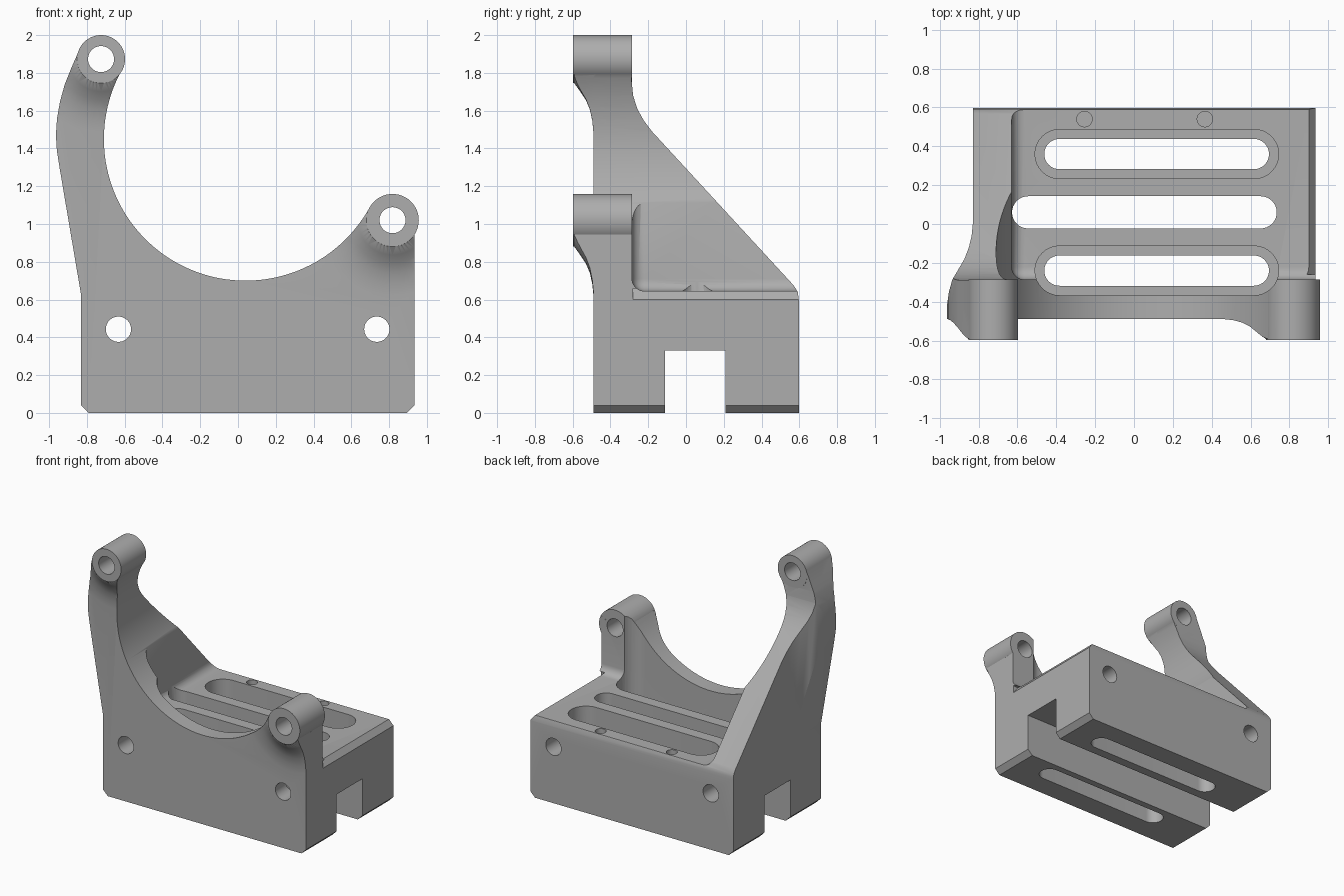
import bpy, bmesh, math
from math import sin, cos, pi

if "Cube" in bpy.data.objects:
    bpy.data.objects.remove(bpy.data.objects["Cube"])

grey = bpy.data.materials.new("machined_grey")
grey.diffuse_color = (0.42, 0.42, 0.42, 1)
grey.use_nodes = True
grey.node_tree.nodes["Principled BSDF"].inputs["Base Color"].default_value = grey.diffuse_color


def finish(bm, name):
    bmesh.ops.recalc_face_normals(bm, faces=bm.faces)
    me = bpy.data.meshes.new(name)
    bm.to_mesh(me)
    bm.free()
    ob = bpy.data.objects.new(name, me)
    bpy.context.collection.objects.link(ob)
    me.materials.append(grey)
    return ob


def prism(name, pts, axis, d0, d1):
    """Extrude a 2D profile along an axis."""
    place = {'x': lambda u, v, d: (d, u, v),
             'y': lambda u, v, d: (u, d, v),
             'z': lambda u, v, d: (u, v, d)}[axis]
    bm = bmesh.new()
    a = [bm.verts.new(place(u, v, d0)) for u, v in pts]
    b = [bm.verts.new(place(u, v, d1)) for u, v in pts]
    bm.faces.new(a)
    bm.faces.new(b[::-1])
    for i in range(len(a)):
        j = (i + 1) % len(a)
        bm.faces.new((a[i], b[i], b[j], a[j]))
    return finish(bm, name)


def arc(cx, cy, r, a0, a1, n):
    return [(cx + r * cos(a0 + (a1 - a0) * i / n), cy + r * sin(a0 + (a1 - a0) * i / n))
            for i in range(n + 1)]


def rod(name, c, r, axis, d0, d1, n=40):
    return prism(name, arc(c[0], c[1], r, 0, 2 * pi, n)[:-1], axis, d0, d1)


def slot(name, x0, x1, y, r, z0, z1):
    pts = arc(x1 - r, y, r, -pi / 2, pi / 2, 16) + arc(x0 + r, y, r, pi / 2, 3 * pi / 2, 16)
    return prism(name, pts, 'z', z0, z1)


def box(name, lo, hi):
    return prism(name, [(lo[0], lo[1]), (hi[0], lo[1]), (hi[0], hi[1]), (lo[0], hi[1])],
                 'z', lo[2], hi[2])


def combine(target, tool, op):
    m = target.modifiers.new("bool", 'BOOLEAN')
    m.operation = op
    m.solver = 'EXACT'
    m.object = tool
    bpy.context.view_layer.objects.active = target
    bpy.ops.object.modifier_apply(modifier=m.name)
    bpy.data.objects.remove(tool, do_unlink=True)


# Front outline: block, tall arm, big round cradle and short arm
CX, CZ, R = 0.04, 1.45, 0.75
LEFT, RIGHT = (-0.725, 1.873), (0.818, 1.02)
outline = [(0.895, 0), (-0.79, 0), (-0.83, 0.04), (-0.83, 0.62), (-0.945, 1.3),
           (-0.959, 1.39), (-0.964, 1.47), (-0.958, 1.56), (-0.942, 1.65),
           (-0.917, 1.74), (-0.885, 1.82), (-0.846, 1.91), LEFT]
outline += arc(CX, CZ, R, pi - math.asin(0.38 / R), 2 * pi - math.acos(0.65 / R), 72)
outline += [RIGHT, (0.935, 1.08), (0.935, 0.04)]

# Side outline: upright wall with sloping rib
side = [(-0.49, -0.1), (0.597, -0.1), (0.597, 0.6), (0.592, 0.64), (0.57, 0.675),
        (-0.18, 1.49), (-0.225, 1.55), (-0.258, 1.61), (-0.28, 1.68), (-0.288, 1.76),
        (-0.288, 2.2), (-0.49, 2.2)]

# Plan outline: rib flares out into the wall
plan = [(1.2, -0.7), (1.2, 0.8), (-0.83, 0.8), (-0.83, 0.0), (-0.836, -0.06),
        (-0.85, -0.12), (-0.873, -0.18), (-0.905, -0.235), (-0.935, -0.285),
        (-0.953, -0.35), (-0.963, -0.42), (-0.975, -0.49), (-0.975, -0.7)]

body = prism("bracket_body", outline, 'y', -0.6, 0.7)
combine(body, prism("side_form", side, 'x', -1.3, 1.3), 'INTERSECT')
combine(body, prism("plan_form", plan, 'z', -0.2, 2.4), 'INTERSECT')

# Open space above the deck, with filleted inner edges
cavity = box("cavity", (-0.63, -0.286, 0.645), (1.6, 1.4, 2.6))
bev = cavity.modifiers.new("fillet", 'BEVEL')
bev.width, bev.segments = 0.065, 6
bpy.context.view_layer.objects.active = cavity
bpy.ops.object.modifier_apply(modifier="fillet")
combine(body, cavity, 'DIFFERENCE')

# Chamfer on the right edge of the deck
combine(body, prism("edge_chamfer", [(0.89, 0.658), (0.95, 0.581), (0.95, 0.658)],
                    'y', -0.28, 0.8), 'DIFFERENCE')


def flare(name, c, r):
    """Trumpet-shaped blend from the wall face out to a boss."""
    rings = [(r - 0.03, -0.597), (r, -0.592), (r + 0.045, -0.56), (r + 0.09, -0.53),
             (r + 0.14, -0.509), (r + 0.2, -0.496), (r + 0.28, -0.488), (r + 0.28, -0.42)]
    bm = bmesh.new()
    loops = [[bm.verts.new((x, y, z)) for x, z in arc(c[0], c[1], q, 0, 2 * pi, 48)[:-1]]
             for q, y in rings]
    for a, b in zip(loops, loops[1:]):
        for i in range(48):
            j = (i + 1) % 48
            bm.faces.new((a[i], a[j], b[j], b[i]))
    bm.faces.new(loops[0])
    bm.faces.new(loops[-1])
    return finish(bm, name)


# Bosses with blends
for c, r in ((LEFT, 0.127), (RIGHT, 0.139)):
    blend = flare("blend", c, r)
    combine(blend, prism("blend_limit", outline, 'y', -0.7, -0.3), 'INTERSECT')
    combine(body, blend, 'UNION')
    combine(body, rod("boss", c, r, 'y', -0.598, -0.287, 56), 'UNION')

# Channel under the block
combine(body, box("channel", (-1.3, -0.11, -0.2), (1.3, 0.21, 0.33)), 'DIFFERENCE')

# Deck slots: plain centre slot, two stepped slots
combine(body, slot("centre_slot", -0.628, 0.735, 0.06, 0.083, 0.2, 0.8), 'DIFFERENCE')
for y in (-0.24, 0.36):
    combine(body, slot("slot_pocket", -0.51, 0.745, y, 0.127, 0.22, 2.4), 'DIFFERENCE')
    combine(body, slot("slot_through", -0.462, 0.695, y, 0.078, -0.2, 0.5), 'DIFFERENCE')

# Bolt holes through the bosses and the block, and small deck holes
for c in (LEFT, RIGHT):
    combine(body, rod("boss_hole", c, 0.069, 'y', -0.8, 0.0), 'DIFFERENCE')
for x in (-0.633, 0.735):
    combine(body, rod("block_hole", (x, 0.443), 0.067, 'y', -0.8, 0.9), 'DIFFERENCE')
for x in (-0.255, 0.365):
    combine(body, rod("deck_hole", (x, 0.54), 0.04, 'z', 0.4, 0.9, 24), 'DIFFERENCE')

# Smooth curved areas, keep edges crisp
bpy.ops.object.select_all(action='DESELECT')
body.select_set(True)
bpy.context.view_layer.objects.active = body
bpy.ops.object.shade_smooth_by_angle(angle=math.radians(28))
